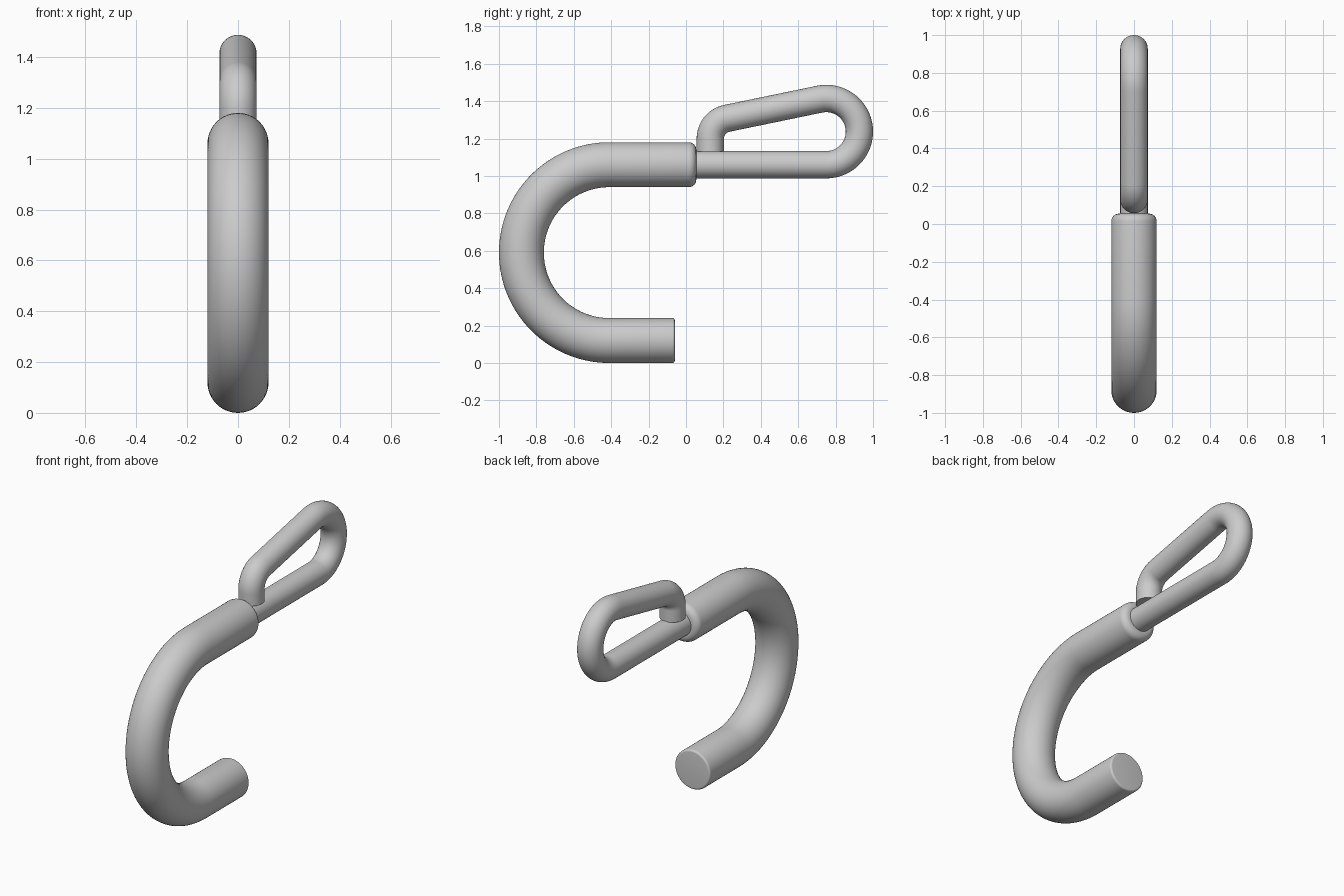
import bpy, bmesh
from math import sin, cos, pi, radians, hypot, atan2, asin
from mathutils import Vector

cube = bpy.data.objects.get("Cube")
if cube:
    bpy.data.objects.remove(cube, do_unlink=True)

metal = bpy.data.materials.new("grey_metal")
metal.use_nodes = True
GREY = (0.6, 0.6, 0.6, 1)
metal.diffuse_color = GREY
metal.node_tree.nodes["Principled BSDF"].inputs["Base Color"].default_value = GREY


def arc(centre, radius, start, end, steps):
    """Path stations (y, z, heading) along an arc in the side plane."""
    turn = pi / 2 if end > start else -pi / 2
    stations = []
    for i in range(steps + 1):
        t = start + (end - start) * i / steps
        stations.append((centre[0] + radius * cos(t), centre[1] + radius * sin(t), t + turn))
    return stations


def rounded_end(station, radius, fillet, side):
    """Stations with radii for a filleted end; side is -1 at the start, 1 at the end."""
    y, z, a = station
    if not fillet:
        return [(y, z, a, radius)]
    rings = []
    for i in range(7):
        t = i / 6 * pi / 2
        back = side * fillet * (1 - cos(t))
        rings.append((y - back * cos(a), z - back * sin(a), a, radius - fillet * (1 - sin(t))))
    return rings if side < 0 else rings[::-1]


def rod(name, path, radius, start_fillet=0, end_fillet=0, sides=48):
    """Sweep a round section along the path and cap both ends."""
    rings = rounded_end(path[0], radius, start_fillet, -1)
    rings += [(y, z, a, radius) for y, z, a in path[1:-1]]
    rings += rounded_end(path[-1], radius, end_fillet, 1)
    bm = bmesh.new()
    loops = []
    for y, z, a, r in rings:
        normal = Vector((0, -sin(a), cos(a)))
        loops.append([bm.verts.new(Vector((0, y, z)) + r * (Vector((cos(t), 0, 0)) + normal * sin(t)))
                      for t in (2 * pi * k / sides for k in range(sides))])
    for lower, upper in zip(loops, loops[1:]):
        for k in range(sides):
            n = (k + 1) % sides
            bm.faces.new((lower[k], lower[n], upper[n], upper[k]))
    bm.faces.new(loops[0])
    bm.faces.new(loops[-1])
    bmesh.ops.recalc_face_normals(bm, faces=bm.faces)
    mesh = bpy.data.meshes.new(name)
    bm.to_mesh(mesh)
    bm.free()
    mesh.materials.append(metal)
    obj = bpy.data.objects.new(name, mesh)
    bpy.context.collection.objects.link(obj)
    bpy.ops.object.select_all(action='DESELECT')
    obj.select_set(True)
    bpy.context.view_layer.objects.active = obj
    bpy.ops.object.shade_smooth_by_angle(angle=radians(35))
    return obj


# Thick hook: lower arm, half-circle bend, upper arm
bend = arc((-0.41, 0.59), 0.47, -pi / 2, -3 * pi / 2, 64)
rod("hook", [(-0.06, 0.12, -pi)] + bend + [(0.055, 1.06, -2 * pi)], 0.12, 0.012, 0.04)

# Thin eye: straight shank, end bend, sloping return and short leg onto the shank
BIG, BIG_R = (0.75, 1.237), 0.177
SMALL, SMALL_R = (0.24, 1.2), 0.11
dy, dz = BIG[0] - SMALL[0], BIG[1] - SMALL[1]
slope = atan2(dz, dy) + asin((BIG_R - SMALL_R) / hypot(dy, dz))
tangent = pi / 2 + slope
eye_path = [(0.03, 1.06, 0)]
eye_path += arc(BIG, BIG_R, -pi / 2, tangent, 48)
eye_path += arc(SMALL, SMALL_R, tangent, pi, 20)
eye_path += [(0.13, 1.13, 3 * pi / 2)]
rod("eye_loop", eye_path, 0.073)
